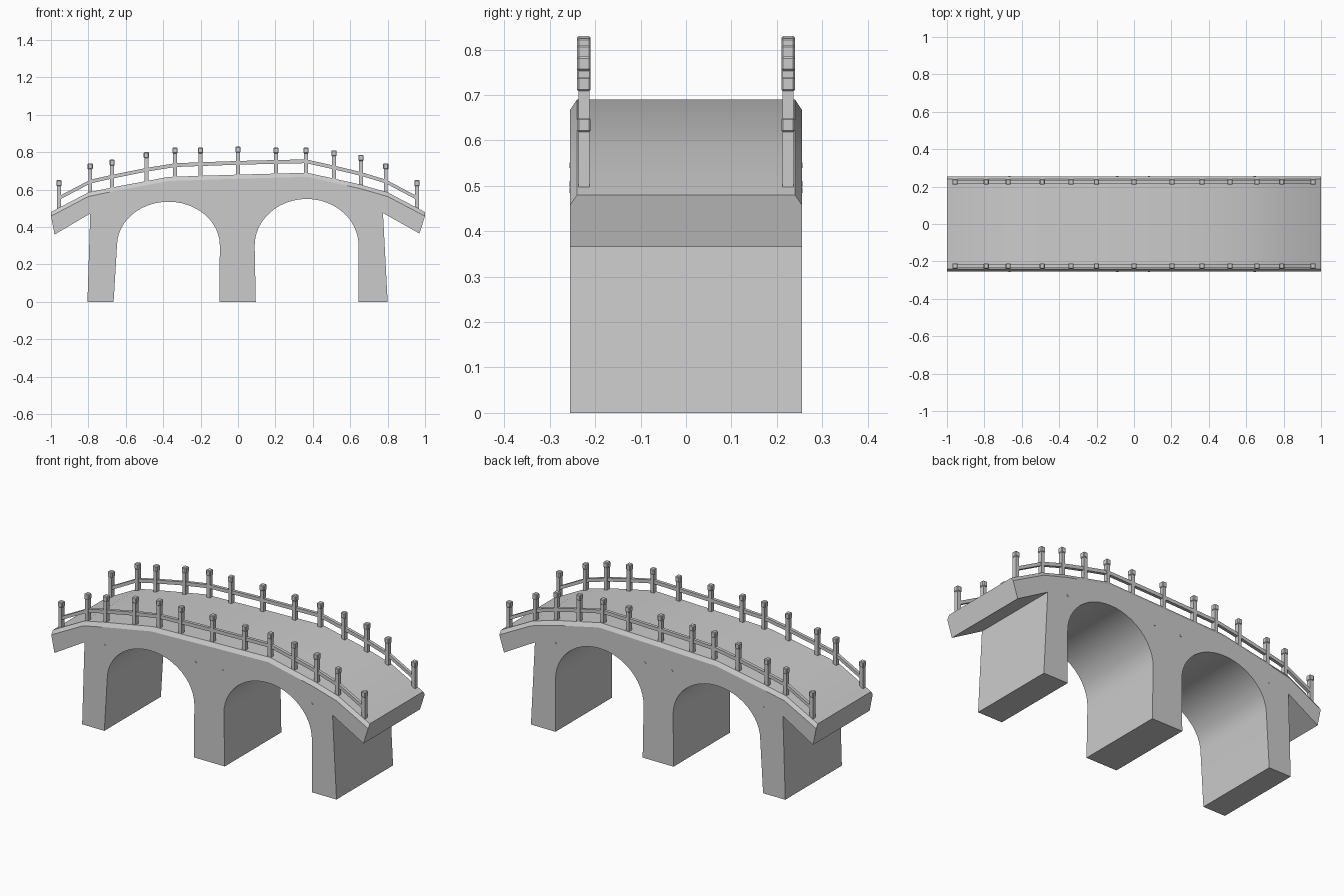
import bpy
import bmesh
import math
from mathutils import Vector

cube = bpy.data.objects.get("Cube")
if cube:
    bpy.data.objects.remove(cube, do_unlink=True)

stone = bpy.data.materials.new("grey stone")
stone.use_nodes = True
stone.diffuse_color = (0.6, 0.6, 0.6, 1)
stone.node_tree.nodes["Principled BSDF"].inputs["Base Color"].default_value = stone.diffuse_color

HALF, LIP, DROP = 0.255, 0.24, 0.022   # half width, flat deck half width, edge chamfer
RAIL_Y = 0.225

# Crown of the deck, from right end to left end of the bridge
DECK = [(-1, 0.48), (-0.8, 0.585), (-0.67, 0.612), (-0.37, 0.668),
        (0, 0.68), (0.37, 0.69), (0.65, 0.628), (0.8, 0.585), (1, 0.48)]


def deck_z(x):
    for (x0, z0), (x1, z1) in zip(DECK, DECK[1:]):
        if x <= x1:
            return z0 + (z1 - z0) * (x - x0) / (x1 - x0)


def finish(bm, name, smooth=None):
    bmesh.ops.recalc_face_normals(bm, faces=bm.faces)
    mesh = bpy.data.meshes.new(name)
    bm.to_mesh(mesh)
    bm.free()
    mesh.materials.append(stone)
    obj = bpy.data.objects.new(name, mesh)
    bpy.context.collection.objects.link(obj)
    if smooth:
        bpy.ops.object.select_all(action='DESELECT')
        obj.select_set(True)
        bpy.context.view_layer.objects.active = obj
        bpy.ops.object.shade_smooth_by_angle(angle=math.radians(smooth))
    return obj


def arch(cx, half_width, spring, rise, steps=24):
    """Half ellipse running from low x to high x."""
    return [(cx - half_width * math.cos(math.pi * i / steps),
             spring + rise * math.sin(math.pi * i / steps)) for i in range(steps + 1)]


def add_box(bm, center, size):
    verts = bmesh.ops.create_cube(bm, size=1)["verts"]
    for v in verts:
        v.co = Vector(center) + Vector(a * b for a, b in zip(v.co, size))
    return verts


# Bridge body: underside profile with two arches, extruded across, chamfered deck edges
under = ([(-0.98, 0.36), (-0.79, 0.472), (-0.805, 0), (-0.665, 0)]
         + arch(-0.372, 0.275, 0.3, 0.235) + [(-0.1, 0), (0.095, 0)]
         + arch(0.367, 0.278, 0.3, 0.25)
         + [(0.645, 0), (0.8, 0), (0.775, 0.475), (0.97, 0.365)])
bm = bmesh.new()


def row(points, y, dz=0):
    return [bm.verts.new((x, y, z - dz)) for x, z in points]


def bridge(a, b):
    for i in range(len(a) - 1):
        bm.faces.new((a[i], a[i + 1], b[i + 1], b[i]))


low = [row(under, s * HALF) for s in (-1, 1)]
edge = [row(DECK, s * HALF, DROP) for s in (-1, 1)]
top = [row(DECK, s * LIP) for s in (-1, 1)]
bridge(low[0], low[1])
bridge(top[0], top[1])
for s in range(2):
    bridge(edge[s], top[s])
    bm.faces.new(low[s] + edge[s][::-1])
for i in (0, -1):
    bm.faces.new((low[0][i], edge[0][i], top[0][i], top[1][i], edge[1][i], low[1][i]))
finish(bm, "bridge_body", 25)

# Posts: x position and top height
POSTS = [(-0.957, 0.65), (-0.79, 0.74), (-0.673, 0.76), (-0.49, 0.8), (-0.337, 0.825),
         (-0.2, 0.825), (0, 0.83), (0.203, 0.825), (0.364, 0.825), (0.513, 0.81),
         (0.657, 0.785), (0.79, 0.74), (0.957, 0.65)]

for side, label in ((-1, "front"), (1, "back")):
    y = side * RAIL_Y

    # Railing posts with chamfered square caps
    bm = bmesh.new()
    for x, z in POSTS:
        base = deck_z(x) - 0.008
        add_box(bm, (x, y, (base + z - 0.02) / 2), (0.021, 0.024, z - 0.02 - base))
        cap = add_box(bm, (x, y, z - 0.016), (0.028, 0.03, 0.032))
        edges = {e for v in cap for e in v.link_edges}
        bmesh.ops.bevel(bm, geom=list(edges), offset=0.004, segments=1, affect='EDGES')
    finish(bm, label + "_railing_posts")

    # Handrail swept through the posts, following the deck
    bm = bmesh.new()
    rings = []
    for x, _ in POSTS:
        z = deck_z(x) + 0.051 + 0.012 * (1 - x * x)
        rings.append([bm.verts.new((x, y + dy, z + dz)) for dy, dz in
                      ((-0.009, -0.01), (0.009, -0.01), (0.009, 0.01), (-0.009, 0.01))])
    for a, b in zip(rings, rings[1:]):
        for i in range(4):
            j = (i + 1) % 4
            bm.faces.new((a[i], a[j], b[j], b[i]))
    bm.faces.new(rings[0])
    bm.faces.new(rings[-1])
    finish(bm, label + "_handrail")

    # Small wall studs above the arches
    bm = bmesh.new()
    for x, z in ((-0.665, 0.49), (-0.09, 0.545), (0.08, 0.545), (0.645, 0.505)):
        stud = bmesh.ops.create_cone(bm, cap_ends=True, segments=8, radius1=0.006,
                                     radius2=0.006, depth=0.004)["verts"]
        for v in stud:
            v.co = Vector((x + v.co.x, side * HALF + v.co.z, z + v.co.y))
    finish(bm, label + "_wall_studs")
